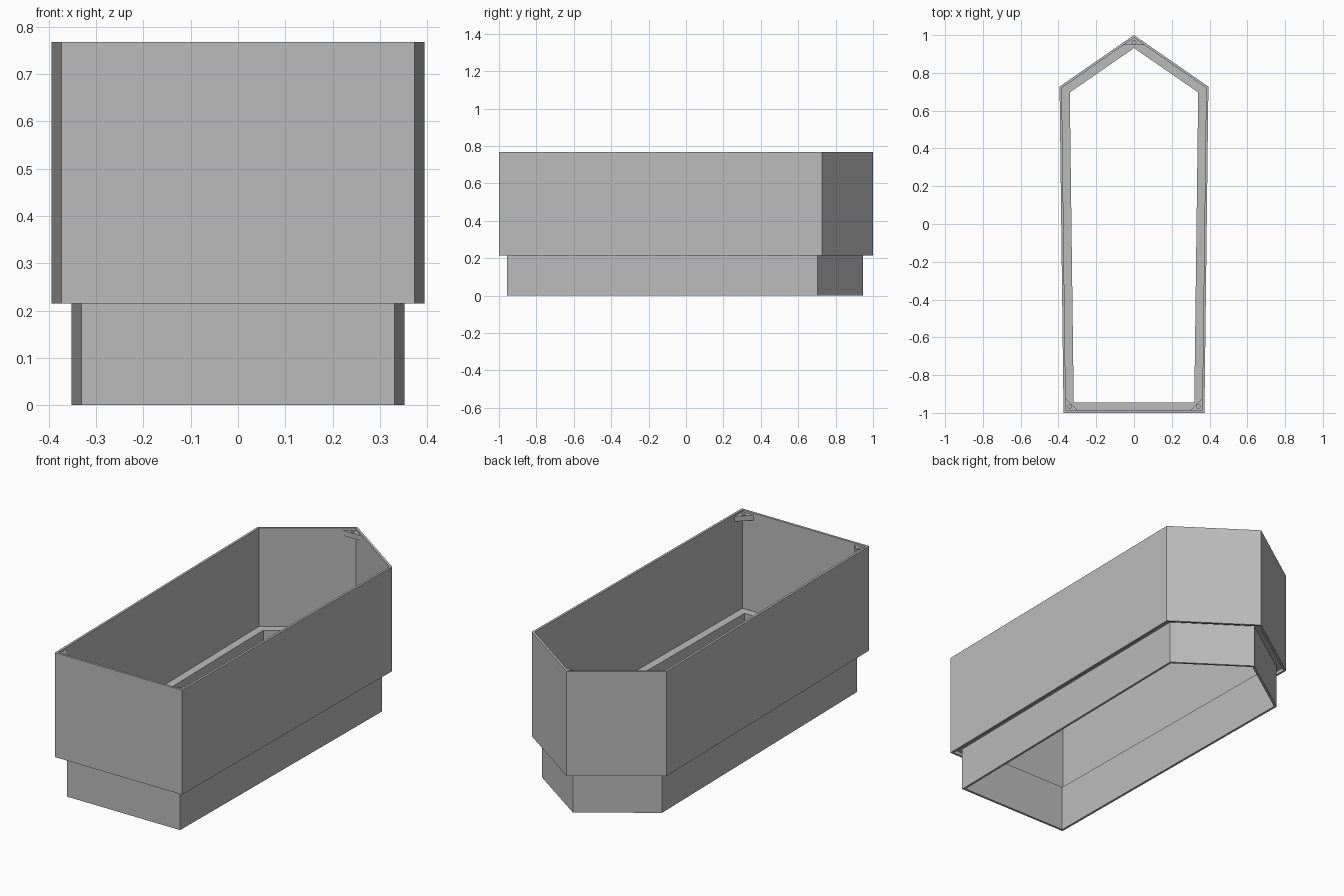
import bpy
import bmesh
from math import cos, sin, tau
from mathutils import Vector

if "Cube" in bpy.data.objects:
    bpy.data.objects.remove(bpy.data.objects["Cube"], do_unlink=True)

# Single grey material
grey = bpy.data.materials.new("plain_grey")
grey.use_nodes = True
colour = (0.5, 0.5, 0.5, 1)
grey.diffuse_color = colour
grey.node_tree.nodes["Principled BSDF"].inputs["Base Color"].default_value = colour

WALL = 0.012
TOP = 0.768
STEP = 0.215


def outline(front_x, front_y, shoulder_x, shoulder_y, tip_y):
    """Counter-clockwise five-sided plan with a pointed back."""
    return [Vector(p) for p in ((-front_x, front_y), (front_x, front_y),
            (shoulder_x, shoulder_y), (0, tip_y), (-shoulder_x, shoulder_y))]


def inset(points, distance):
    """Move every edge of a counter-clockwise plan inwards."""
    result = []
    for i, p in enumerate(points):
        a = (p - points[i - 1]).normalized()
        b = (points[(i + 1) % len(points)] - p).normalized()
        na, nb = Vector((-a.y, a.x)), Vector((-b.y, b.x))
        result.append(p + (na + nb) * distance / (1 + na.dot(nb)))
    return result


def plate(name, outer, hole, z0, z1):
    """Flat plate with a hole, extruded from z0 to z1."""
    bm = bmesh.new()
    edges = []
    for loop in (outer, hole):
        verts = [bm.verts.new((p.x, p.y, z0)) for p in loop]
        edges += [bm.edges.new((v, verts[i - 1])) for i, v in enumerate(verts)]
    bmesh.ops.triangle_fill(bm, edges=edges, use_beauty=True)
    extruded = bmesh.ops.extrude_face_region(bm, geom=bm.faces[:], use_keep_orig=True)
    top = [g for g in extruded["geom"] if isinstance(g, bmesh.types.BMVert)]
    bmesh.ops.translate(bm, verts=top, vec=(0, 0, z1 - z0))
    bmesh.ops.recalc_face_normals(bm, faces=bm.faces[:])
    mesh = bpy.data.meshes.new(name)
    bm.to_mesh(mesh)
    bm.free()
    mesh.materials.append(grey)
    obj = bpy.data.objects.new(name, mesh)
    bpy.context.collection.objects.link(obj)


# Upper and lower walls, with the ledge that joins them
upper = outline(0.373, -1, 0.394, 0.727, 1)
lower = outline(0.331, -0.957, 0.352, 0.703, 0.946)
upper_inner = inset(upper, WALL)
lower_inner = inset(lower, WALL)
plate("upper_wall", upper, upper_inner, STEP, TOP)
plate("lower_wall", lower, lower_inner, 0, 0.232)
plate("inner_ledge", upper_inner, lower_inner, 0.232, 0.247)

# Drilled triangular brackets in the front corners and the back tip
for name, i in (("right_bracket", 0), ("left_bracket", 1), ("tip_bracket", 3)):
    corner = upper_inner[i]
    to_prev = (upper_inner[i - 1] - corner).normalized()
    to_next = (upper_inner[(i + 1) % 5] - corner).normalized()
    triangle = [corner, corner + to_next * 0.065, corner + to_prev * 0.065]
    centre = sum(triangle, Vector((0, 0))) / 3
    hole = [centre + Vector((cos(tau * k / 16), sin(tau * k / 16))) * 0.01
            for k in range(16)]
    plate(name, triangle, hole, 0.73, 0.757)
